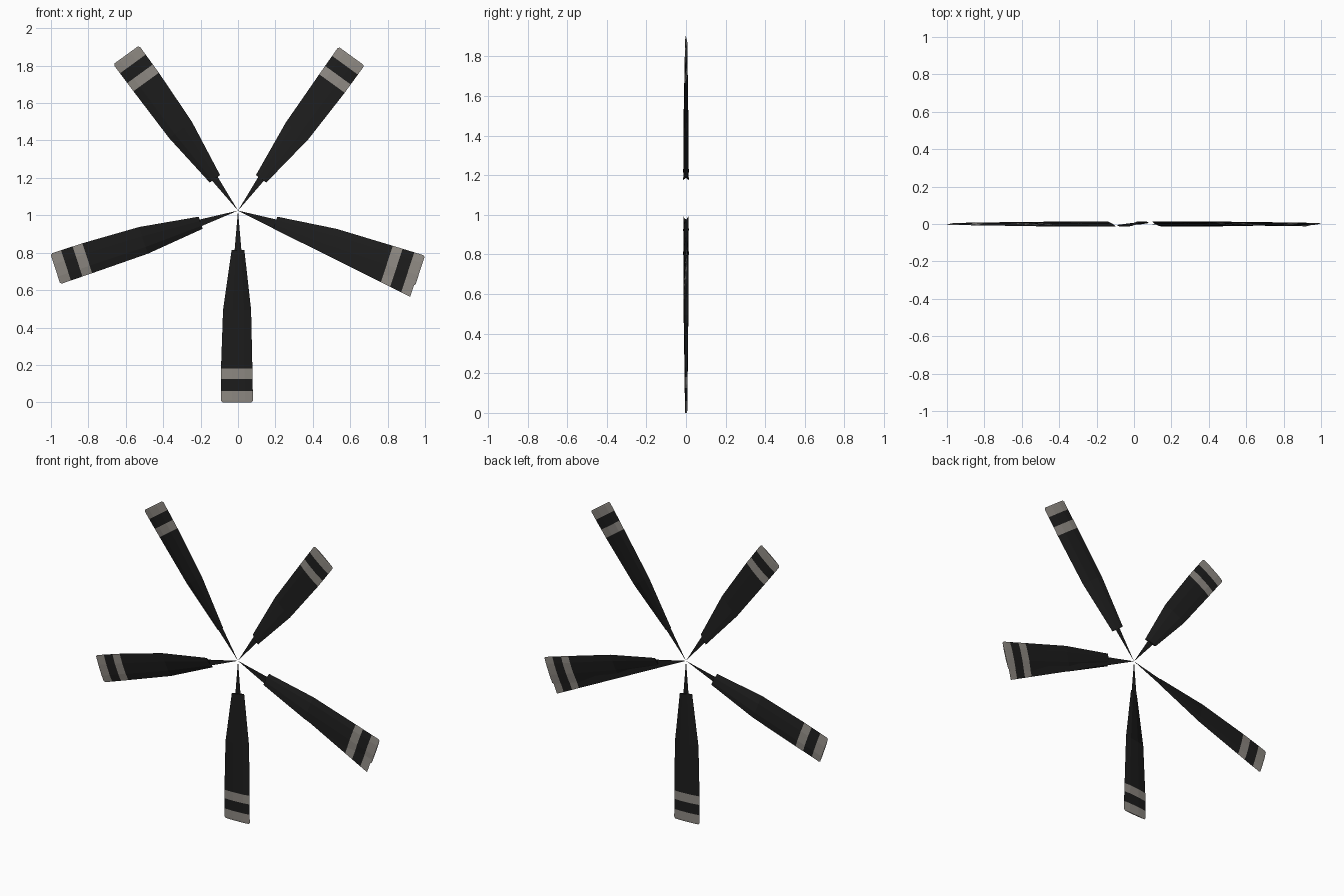
import bpy, bmesh
from math import radians
from mathutils import Matrix

if "Cube" in bpy.data.objects:
    bpy.data.objects.remove(bpy.data.objects["Cube"])

HUB_Z = 1.025


def material(name, rgb):
    m = bpy.data.materials.new(name)
    m.diffuse_color = (*rgb, 1)
    m.use_nodes = True
    m.node_tree.nodes["Principled BSDF"].inputs["Base Color"].default_value = m.diffuse_color
    return m


BLACK = material("blade_black", (0.012, 0.012, 0.012))
GREY = material("stripe_grey", (0.27, 0.25, 0.225))

# radius, trailing x, leading x, y lift at the edges (twist), half thickness
SECTIONS = [
    (0.21, -0.034, 0.034, 0.014, 0.006),
    (0.53, -0.080, 0.070, 0.012, 0.006),
    (0.845, -0.091, 0.077, 0.007, 0.005),
    (0.90, -0.091, 0.078, 0.006, 0.005),
    (0.965, -0.091, 0.079, 0.005, 0.004),
    (1.015, -0.091, 0.080, 0.005, 0.004),
    (1.025, -0.083, 0.073, 0.004, 0.003),
]
# chord fraction, thickness factor: a flattened six-sided aerofoil
PROFILE = [(0, 0), (0.35, 1), (0.75, 1), (1, 0), (0.75, -1), (0.35, -1)]


def is_stripe(r):
    return 0.84 < r < 0.90 or r > 0.96


def add_object(name, bm, angle):
    mesh = bpy.data.meshes.new(name)
    mesh.materials.append(BLACK)
    mesh.materials.append(GREY)
    bm.to_mesh(mesh)
    bm.free()
    ob = bpy.data.objects.new(name, mesh)
    bpy.context.collection.objects.link(ob)
    # rotate counter-clockwise as seen from the front
    ob.matrix_world = Matrix.Translation((0, 0, HUB_Z)) @ Matrix.Rotation(-radians(angle), 4, 'Y')
    return ob


def blade(name, angle):
    bm = bmesh.new()
    rings = []
    for r, x0, x1, lift, half in SECTIONS:
        rings.append([bm.verts.new((x0 + (x1 - x0) * f, lift * (2 * f - 1) + half * t, -r))
                      for f, t in PROFILE])
    n = len(PROFILE)
    for i in range(len(rings) - 1):
        a, b = rings[i], rings[i + 1]
        for k in range(n):
            face = bm.faces.new((a[k], a[(k + 1) % n], b[(k + 1) % n], b[k]))
            face.material_index = int(is_stripe(SECTIONS[i][0] + 0.001))
    bm.faces.new(rings[0])
    bm.faces.new(rings[-1]).material_index = 1
    bmesh.ops.recalc_face_normals(bm, faces=bm.faces[:])
    add_object(name, bm, angle)


def spike(name, angle):
    # flat pointed root running into the centre
    bm = bmesh.new()
    bm.faces.new([bm.verts.new(p) for p in ((0, 0, 0), (-0.019, 0, -0.22), (0.019, 0, -0.22))])
    add_object(name, bm, angle)


def trailing_sliver(name, angle):
    # thin wedge along the lower edge of the right-hand blade
    radii = [0.05, 0.21, 0.53, 0.845, 0.90, 0.965, 1.018]
    bm = bmesh.new()
    rows = [[bm.verts.new((-k * r, -k * 0.08 * r, -r)) for k in (0.151, 0.06)] for r in radii]
    tip = bm.verts.new((0, 0, 0))
    bm.faces.new((tip, rows[0][0], rows[0][1]))
    for r, a, b in zip(radii, rows, rows[1:]):
        bm.faces.new((a[0], b[0], b[1], a[1])).material_index = int(is_stripe(r + 0.001))
    add_object(name, bm, angle)


for i in range(5):
    blade(f"blade_{i + 1}", 72 * i)
    spike(f"blade_root_spike_{i + 1}", 72 * i)
trailing_sliver("blade_2_trailing_sliver", 72)
